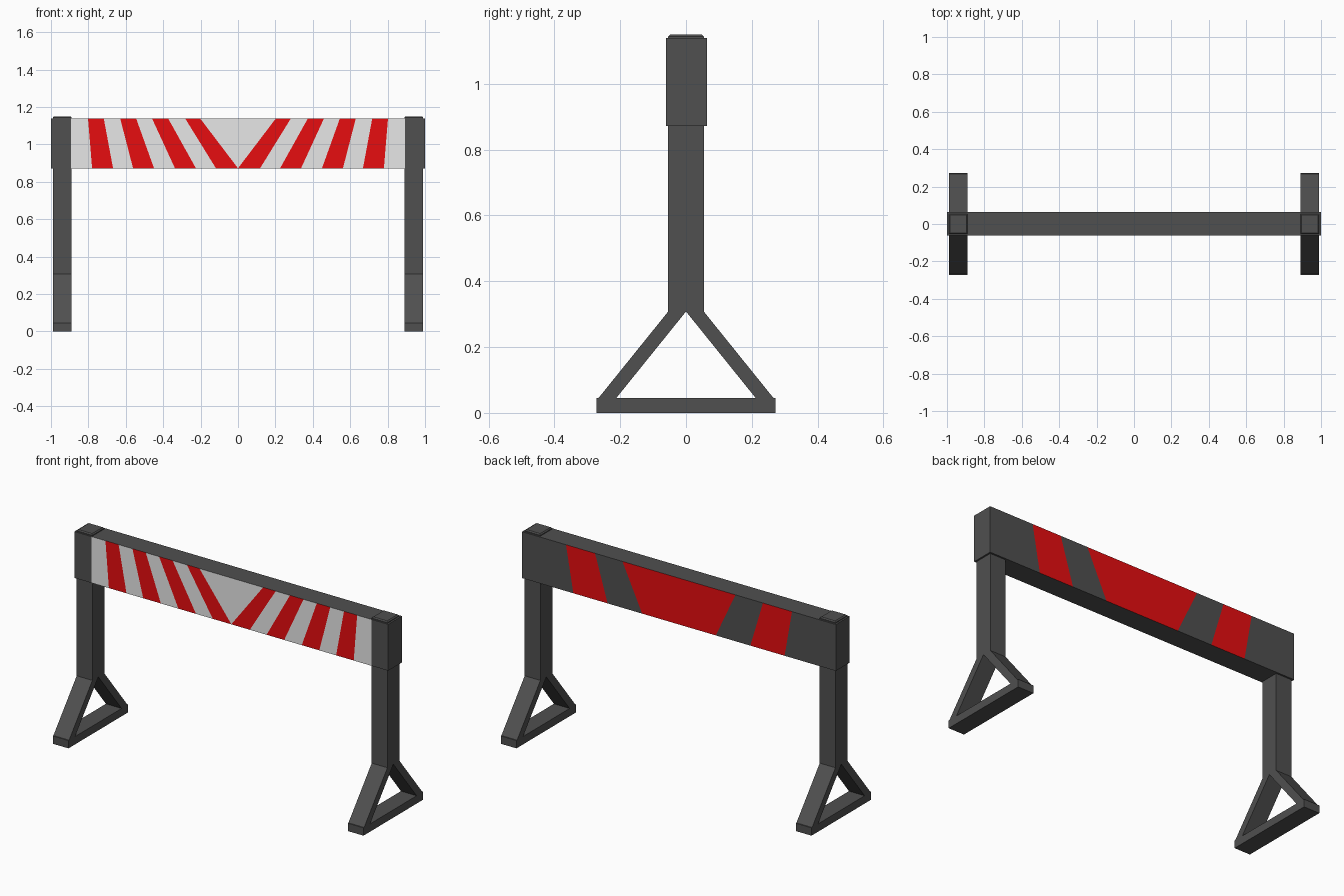
import bpy
import bmesh

default = bpy.data.objects.get("Cube")
if default:
    bpy.data.objects.remove(default, do_unlink=True)


def material(name, rgb):
    m = bpy.data.materials.new(name)
    m.use_nodes = True
    m.diffuse_color = (*rgb, 1)
    bsdf = m.node_tree.nodes["Principled BSDF"]
    bsdf.inputs["Base Color"].default_value = (*rgb, 1)
    bsdf.inputs["Roughness"].default_value = 0.8
    return m


GREY = material("dark grey", (0.08, 0.08, 0.08))
WHITE = material("white", (0.8, 0.8, 0.8))
RED = material("red", (0.8, 0.004, 0.005))


def finish(name, bm, mats):
    bmesh.ops.recalc_face_normals(bm, faces=bm.faces)
    mesh = bpy.data.meshes.new(name)
    bm.to_mesh(mesh)
    bm.free()
    for m in mats:
        mesh.materials.append(m)
    ob = bpy.data.objects.new(name, mesh)
    bpy.context.collection.objects.link(ob)
    return ob


def extrude_profile(name, points, x0, x1):
    """Extrude a closed (y, z) outline along x."""
    bm = bmesh.new()
    face = bm.faces.new([bm.verts.new((x0, y, z)) for y, z in points])
    ext = bmesh.ops.extrude_face_region(bm, geom=[face])
    moved = [v for v in ext["geom"] if isinstance(v, bmesh.types.BMVert)]
    bmesh.ops.translate(bm, verts=moved, vec=(x1 - x0, 0, 0))
    return finish(name, bm, [GREY])


# Beam with slanted stripes cut into its front and back faces
LOW, HIGH = 0.872, 1.139
FRONT, BACK = -0.061, 0.064
END, INNER = 1.0, 0.892

# Stripe borders on the +x half as (top x, bottom x), mirrored below
front_half = [(0.203, 0), (0.283, 0.118), (0.374, 0.225), (0.46, 0.337),
              (0.545, 0.449), (0.63, 0.561), (0.718, 0.668), (0.802, 0.78),
              (INNER, INNER), (END, END)]
back_half = [(0.36, 0.235), (0.535, 0.455), (0.72, 0.673), (END, END)]


def striped_side(bm, y, half, colours):
    """Fill one long side; colours run outwards from the centre panel."""
    borders = [(-t, -b) for t, b in reversed(half)] + half
    slots = colours[:0:-1] + colours
    cache = {}

    def vert(x, z):
        key = (round(x, 4), z)
        if key not in cache:
            cache[key] = bm.verts.new((x, y, z))
        return cache[key]

    tops = [vert(t, HIGH) for t, b in borders]
    bottoms = [vert(b, LOW) for t, b in borders]
    for i, slot in enumerate(slots):
        corners = [tops[i], tops[i + 1], bottoms[i + 1], bottoms[i]]
        face = bm.faces.new(list(dict.fromkeys(corners)))
        face.material_index = slot
    return list(dict.fromkeys(tops)), list(dict.fromkeys(bottoms))


bm = bmesh.new()
front_top, front_low = striped_side(bm, FRONT, front_half, [1] + [2, 1] * 4 + [0])
back_top, back_low = striped_side(bm, BACK, back_half, [2, 0, 2, 0])
bm.faces.new(front_top + back_top[::-1])
bm.faces.new(front_low + back_low[::-1])
for i in (0, -1):
    bm.faces.new([front_top[i], back_top[i], back_low[i], front_low[i]])
finish("striped_beam", bm, [GREY, WHITE, RED])

# Posts and triangular feet on both sides
POST = 0.054
FOOT = 0.272
BAR = 0.045
SPLIT = 0.308
for side, sx in (("left", 1), ("right", -1)):
    x0, x1 = 0.89 * sx, 0.99 * sx

    post = extrude_profile(side + "_post", [(-POST, SPLIT), (POST, SPLIT),
                                            (POST, 1.15), (-POST, 1.15)], x0, x1)
    # Small chamfer around the post cap
    bm = bmesh.new()
    bm.from_mesh(post.data)
    rim = [e for e in bm.edges if all(v.co.z > 1.1 for v in e.verts)]
    bmesh.ops.bevel(bm, geom=rim, offset=0.006, segments=1, affect='EDGES')
    bm.to_mesh(post.data)
    bm.free()

    extrude_profile(side + "_foot_bar", [(-FOOT, 0), (FOOT, 0),
                                         (FOOT, BAR), (-FOOT, BAR)], x0, x1)
    for end, sy in (("front", -1), ("back", 1)):
        extrude_profile(f"{side}_{end}_brace",
                        [(0, SPLIT), (POST * sy, SPLIT),
                         (0.266 * sy, BAR), (0.212 * sy, BAR)], x0, x1)
